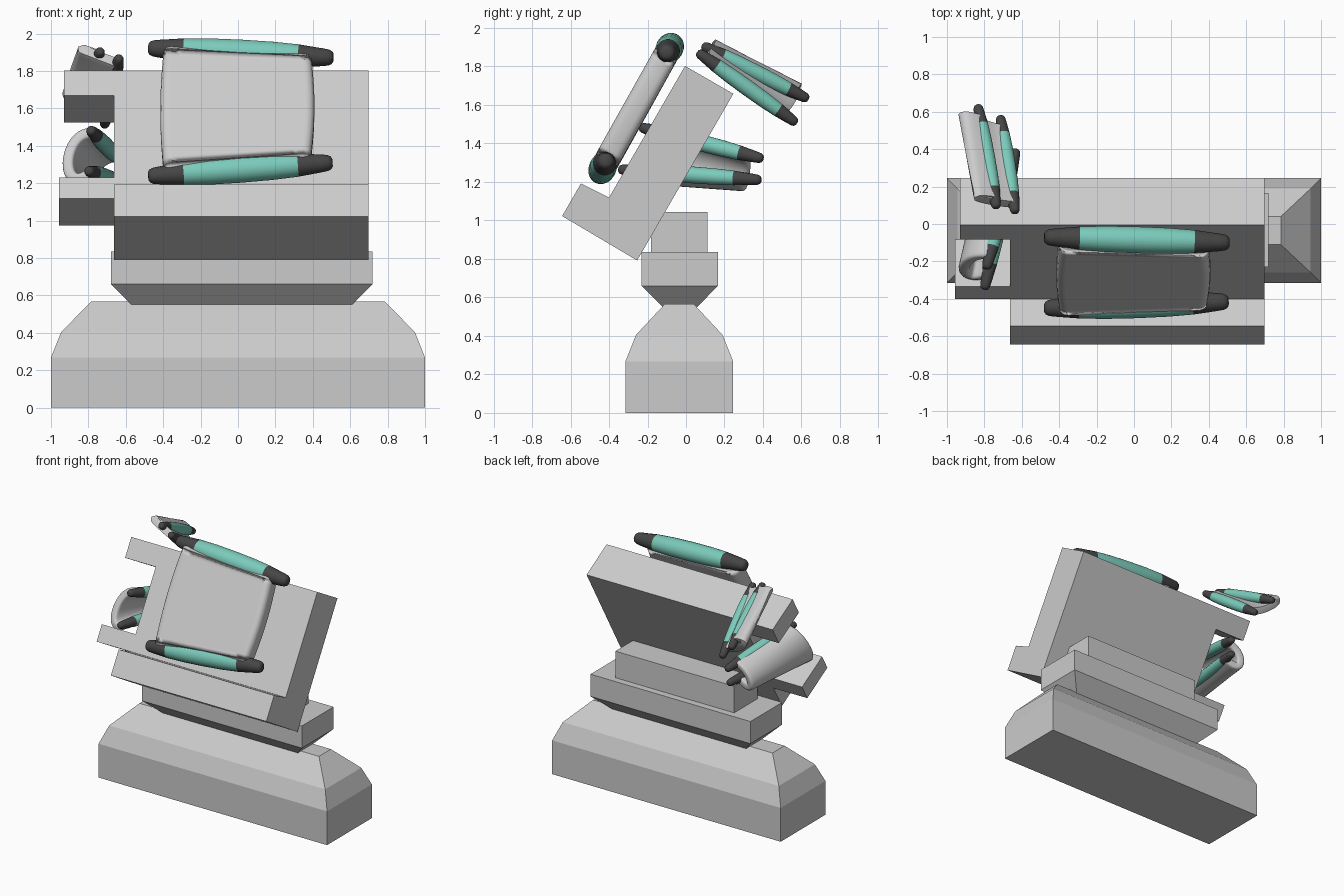
import bpy, bmesh, math
from mathutils import Vector as V

if "Cube" in bpy.data.objects:
    bpy.data.objects.remove(bpy.data.objects["Cube"])


def material(name, rgb):
    m = bpy.data.materials.new(name)
    m.diffuse_color = (*rgb, 1)
    m.use_nodes = True
    m.node_tree.nodes["Principled BSDF"].inputs["Base Color"].default_value = m.diffuse_color
    return m


GREEN = material("green", (0.2, 0.6, 0.5))
BLACK = material("black", (0.06, 0.06, 0.06))


def finish(name, bm):
    bmesh.ops.recalc_face_normals(bm, faces=bm.faces)
    me = bpy.data.meshes.new(name)
    bm.to_mesh(me)
    bm.free()
    ob = bpy.data.objects.new(name, me)
    bpy.context.collection.objects.link(ob)
    return ob


def smooth(ob, angle=50):
    bpy.ops.object.select_all(action='DESELECT')
    ob.select_set(True)
    bpy.context.view_layer.objects.active = ob
    bpy.ops.object.shade_smooth_by_angle(angle=math.radians(angle))


def bridge(bm, loops, caps=True):
    n = len(loops[0])
    for a, b in zip(loops, loops[1:]):
        for i in range(n):
            j = (i + 1) % n
            bm.faces.new((a[i], a[j], b[j], b[i]))
    if caps:
        bm.faces.new(loops[0])
        bm.faces.new(loops[-1])


def stack(name, cx, cy, levels):
    """Stacked rectangles (half x, half y, z)."""
    bm = bmesh.new()
    bridge(bm, [[bm.verts.new((cx + sx * hx, cy + sy * hy, z))
                 for sx, sy in ((-1, -1), (1, -1), (1, 1), (-1, 1))] for hx, hy, z in levels])
    return finish(name, bm)


def extrude_x(name, x0, x1, profile):
    bm = bmesh.new()
    bridge(bm, [[bm.verts.new((x, y, z)) for y, z in profile] for x in (x0, x1)])
    return finish(name, bm)


# Base and pedestal
stack("base", 0, -0.035, [(1, .28, 0), (1, .28, .267), (.945, .225, .405), (.785, .075, .566)])
stack("pedestal", .02, -0.032, [(.585, .085, .545), (.7, .198, .66), (.7, .198, .835)])
stack("pedestal_block", .02, -0.035, [(.52, .147, .835), (.52, .147, 1.045)])

# Tilted board: (u down the slope, w out of the back), leaning back 30 degrees
C, S = math.cos(math.radians(30)), math.sin(math.radians(30))


def tilt(points):
    return [(-u * S + w * C - .005, 1.803 - u * C - w * S) for u, w in points]


extrude_x("board", -.662, .698,
          tilt([(0, 0), (0, .29), (1.0, .29), (1.0, -.163), (.79, -.163), (.79, 0)][:3]
               + [(.995, -.163), (.8, -.163), (.79, 0)]))
extrude_x("upper_arm", -.93, -.662, tilt([(0, 0), (0, .29), (.156, .29), (.156, 0)]))
extrude_x("lower_arm", -.957, -.662, tilt([(.66, 0), (.66, .29), (.79, .29), (.79, 0)]))


def rod(name, a, b, r, segs=20):
    """Tapered rod with a green middle and black rounded ends."""
    a, b = V(a), V(b)
    d = (b - a).normalized()
    u = d.orthogonal().normalized()
    w = d.cross(u)
    half = [(0, .3), (.008, .48), (.025, .6), (.06, .67), (.19, .87), (.33, .97)]
    prof = half + [(.5, 1)] + [(1 - t, k) for t, k in reversed(half)]
    bm = bmesh.new()
    loops = []
    for t, k in prof:
        p = a.lerp(b, t)
        loops.append([bm.verts.new(p + r * k * (u * math.cos(q) + w * math.sin(q)))
                      for q in (2 * math.pi * i / segs for i in range(segs))])
    bridge(bm, loops)
    length = (b - a).length
    for f in bm.faces:
        t = (f.calc_center_median() - a).dot(d) / length
        f.material_index = 0 if .19 < t < .81 else 1
    ob = finish(name, bm)
    ob.data.materials.append(GREEN)
    ob.data.materials.append(BLACK)
    smooth(ob)


def sheet(name, top, bottom, bulge, spread, thick, t0=.085, t1=.88, n=16, m=20):
    """Thick padded sheet bowed from one rod to the other."""
    (a0, a1), (b0, b1) = [[V(p) for p in r] for r in (top, bottom)]
    bulge = V(bulge)
    bm = bmesh.new()
    rows = []
    for i in range(n + 1):
        t = t0 + (t1 - t0) * i / n
        row = []
        for j in range(m + 1):
            s = j / m
            tt = t + (t - .48) * .05 * math.sin(math.pi * s)
            a, b = a0.lerp(a1, tt), b0.lerp(b1, tt)
            ca, cb = a + bulge + (a - b) * spread, b + bulge + (b - a) * spread
            if bulge.length == 0:
                p = a.lerp(b, s)
            else:
                p = (a * (1 - s)**3 + ca * 3 * s * (1 - s)**2
                     + cb * 3 * s * s * (1 - s) + b * s**3)
            row.append(bm.verts.new(p))
        rows.append(row)
    for r, q in zip(rows, rows[1:]):
        for j in range(m):
            bm.faces.new((r[j], r[j + 1], q[j + 1], q[j]))
    ob = finish(name, bm)
    so = ob.modifiers.new("thickness", 'SOLIDIFY')
    so.thickness, so.offset = thick, 0
    be = ob.modifiers.new("soft_edge", 'BEVEL')
    be.width, be.segments = thick * .3, 3
    be.limit_method, be.angle_limit = 'ANGLE', math.radians(50)
    be.use_clamp_overlap = False if bulge.length == 0 else True
    smooth(ob)


# Padded rolls: two rods each, joined by a sheet
rolls = [
    ("front", ((-.48, -.07, 1.922), (.51, -.1, 1.87)), ((-.48, -.45, 1.237), (.505, -.415, 1.31)),
     (0, 0, 0), 0, .072, .13),
    ("upper_side", ((-.735, .085, 1.91), (-.835, .635, 1.63)), ((-.635, .06, 1.875), (-.715, .575, 1.505)),
     (-.16, .03, .05), .4, .042, .055),
    ("lower_side", ((-.79, -.24, 1.485), (-.63, .4, 1.32)), ((-.8, -.35, 1.265), (-.64, .39, 1.21)),
     (-.17, 0, -.07), .4, .044, .06),
]
for name, top, bottom, bulge, spread, r, thick in rolls:
    rod(name + "_rod_1", *top, r)
    rod(name + "_rod_2", *bottom, r)
    sheet(name + "_sheet", top, bottom, bulge, spread, thick)
